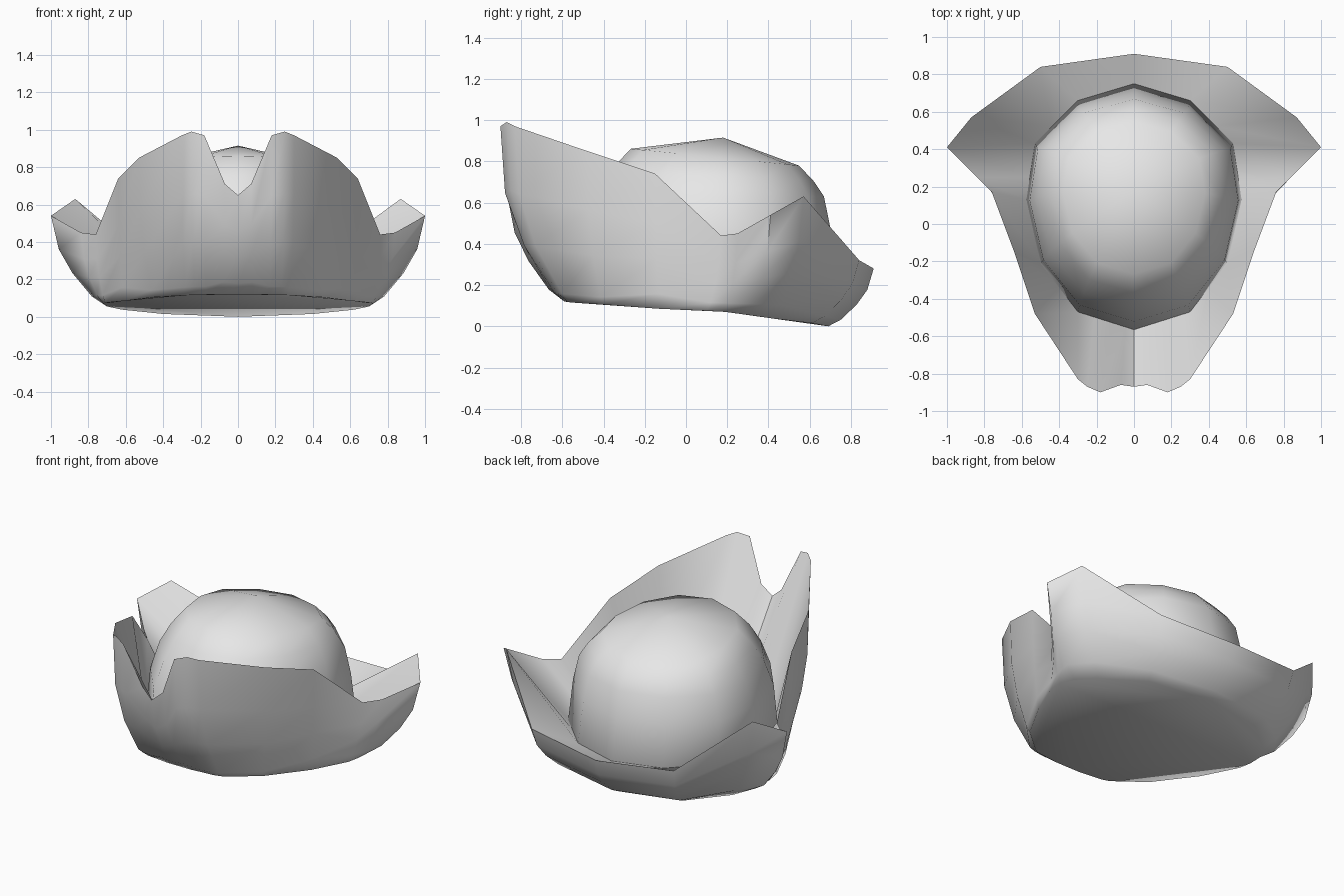
import bpy, bmesh, math

cube = bpy.data.objects.get("Cube")
if cube:
    bpy.data.objects.remove(cube, do_unlink=True)

felt = bpy.data.materials.new("grey_felt")
felt.use_nodes = True
felt.diffuse_color = (0.8, 0.8, 0.8, 1)
felt.node_tree.nodes["Principled BSDF"].inputs["Base Color"].default_value = (0.8, 0.8, 0.8, 1)


def finish(bm, name, angle):
    mesh = bpy.data.meshes.new(name)
    bm.to_mesh(mesh)
    bm.free()
    mesh.materials.append(felt)
    obj = bpy.data.objects.new(name, mesh)
    bpy.context.collection.objects.link(obj)
    bpy.ops.object.select_all(action='DESELECT')
    obj.select_set(True)
    bpy.context.view_layer.objects.active = obj
    bpy.ops.object.shade_smooth_by_angle(angle=math.radians(angle))


def mirrored(half):
    """Complete a half ring that runs front to back on the +x side."""
    return half + [(-x, *rest) for x, *rest in half[-2:0:-1]]


def loft(bm, rings):
    """Join closed rings of points, counter-clockwise, from bottom to top."""
    loops = [[bm.verts.new(p) for p in ring] for ring in rings]
    for low, high in zip(loops, loops[1:]):
        for i in range(len(low)):
            j = (i + 1) % len(low)
            bm.faces.new((low[i], low[j], high[j], high[i]))
    return loops


# Upturned brim: half of the rim and half of the base, front to back
rim = [(0, -.87, .65), (.07, -.86, .71), (.18, -.9, .97), (.25, -.87, .99),
       (.3, -.83, .97), (.53, -.48, .85), (.64, -.15, .74), (.76, .17, .44),
       (.84, .25, .45), (1, .41, .54), (.87, .57, .63), (.5, .84, .32), (0, .91, .28)]
base = [(0, -.59, .12), (.08, -.59, .12), (.17, -.58, .12), (.23, -.57, .117),
        (.28, -.55, .115), (.45, -.4, .105), (.61, -.13, .085), (.71, .1, .075),
        (.72, .19, .07), (.7, .3, .055), (.62, .42, .038), (.4, .61, .015), (0, .69, 0)]
tall_curve = [(0, 0), (.18, .05), (.64, .32), (.93, .62), (1, 1)]
low_curve = [(0, 0), (.27, .11), (.62, .37), (.86, .63), (1, 1)]


def wall_point(b, r, step):
    out, up = (tall_curve if r[2] > .8 else low_curve)[step]
    return (b[0] + (r[0] - b[0]) * out, b[1] + (r[1] - b[1]) * out,
            b[2] + (r[2] - b[2]) * up)


bm = bmesh.new()
floor = loft(bm, [mirrored([wall_point(b, r, step) for b, r in zip(base, rim)])
                  for step in range(len(low_curve))])[0]
bm.faces.new(floor[::-1])
finish(bm, "brim", 75)

# Crown outline, front to back, and the height where it meets the brim
outline = [(0, -.565), (.3, -.47), (.5, -.21), (.575, .13), (.53, .43), (.3, .66), (0, .75)]
MID_Y, SEAM_Z = .0925, .215


def outline_point(t):
    """Point on the crown outline at a fractional vertex index."""
    i = min(int(t), len(outline) - 2)
    (ax, ay), (bx, by) = outline[i], outline[i + 1]
    return (ax + (bx - ax) * (t - i), ay + (by - ay) * (t - i), SEAM_Z)


# Brim lining: straight slope from the rim down to the crown
joins = [0, .15, .4, .7, 1, 1.5, 2, 3, 3.4, 4, 4.4, 5, 6]
bm = bmesh.new()
loft(bm, [mirrored(rim), mirrored([outline_point(t) for t in joins])])
finish(bm, "brim_lining", 45)

# Domed crown: height, centre y, width scale, depth scale, tilt
sections = [(.14, MID_Y, .88, .9, -.06), (SEAM_Z, MID_Y, 1, 1, 0),
            (.47, .09, .97, .93, 0), (.63, .11, .9, .85, 0),
            (.73, .125, .8, .75, -.05), (.82, .14, .66, .62, -.1)]
rings = []
for z, cy, sx, sy, tilt in sections:
    half = [(x * sx, cy + (y - MID_Y) * sy, z + tilt * (y - MID_Y) * sy) for x, y in outline]
    rings.append(mirrored(half))
bm = bmesh.new()
top = loft(bm, rings)[-1]
apex = bm.verts.new((0, .18, .915))
for i, v in enumerate(top):
    bm.faces.new((v, top[(i + 1) % len(top)], apex))
finish(bm, "crown", 50)
